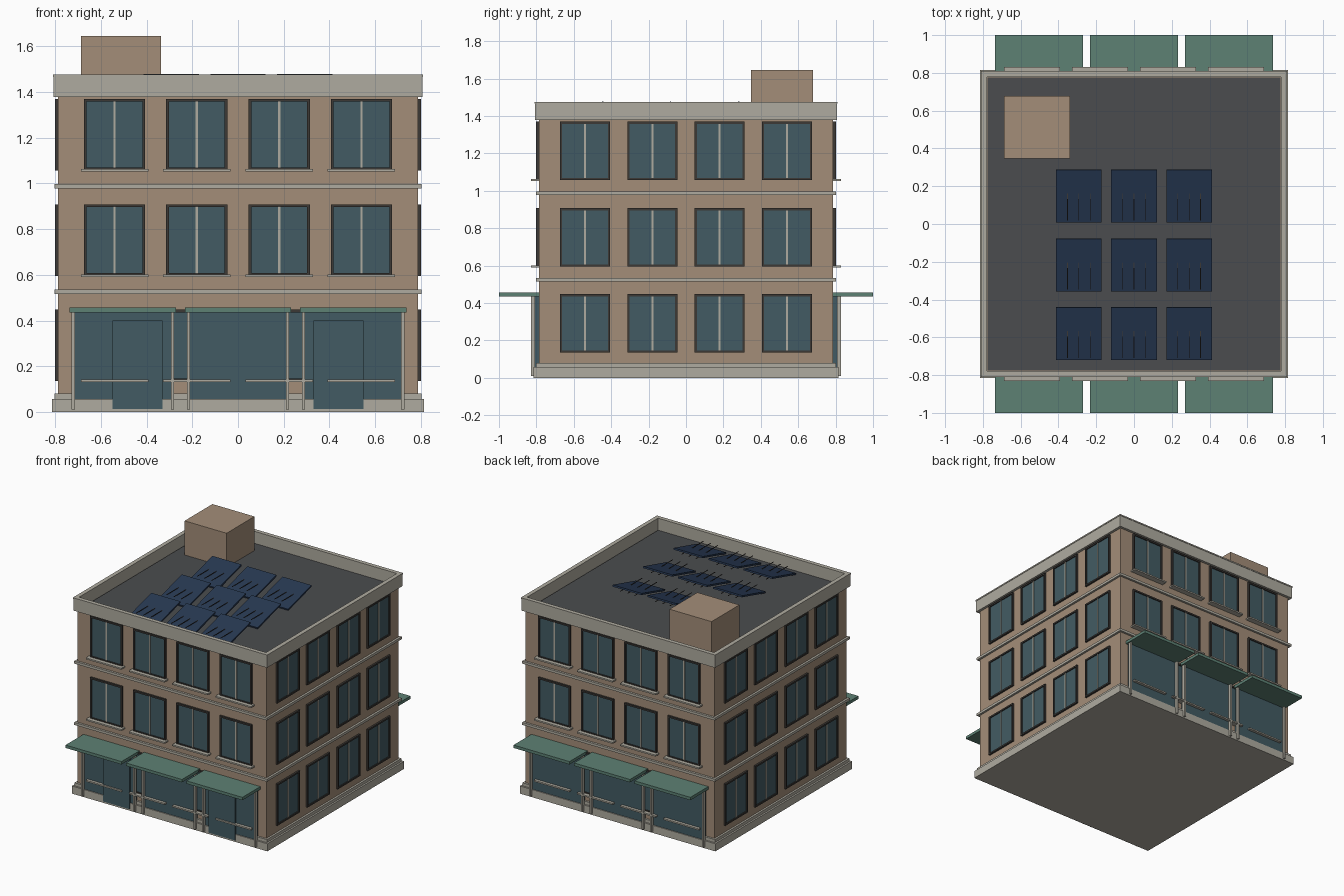
import bpy, bmesh
from math import radians, pi
from mathutils import Matrix, Vector

cube = bpy.data.objects.get("Cube")
if cube:
    bpy.data.objects.remove(cube, do_unlink=True)


def material(name, *rgb):
    m = bpy.data.materials.new(name)
    m.use_nodes = True
    color = (*rgb, 1)
    m.diffuse_color = color
    m.node_tree.nodes["Principled BSDF"].inputs["Base Color"].default_value = color
    return m


BRICK = material("brick", .37, .27, .19)
STONE = material("stone", .43, .41, .35)
GLASS = material("glass", .055, .105, .125)
FRAME = material("dark_frame", .045, .04, .036)
CANOPY = material("canopy_green", .11, .22, .175)
ROOFING = material("roofing", .07, .073, .077)
SOLAR = material("solar_blue", .02, .04, .085)


def box(bm, x, y, z, matrix=Matrix()):
    """Add a box spanning the given (low, high) ranges."""
    mid = Vector([(a + b) / 2 for a, b in (x, y, z)])
    size = [b - a for a, b in (x, y, z)]
    bmesh.ops.create_cube(bm, size=1,
                          matrix=matrix @ Matrix.Translation(mid) @ Matrix.Diagonal((*size, 1)))


def finish(name, bm, mat):
    mesh = bpy.data.meshes.new(name)
    bm.to_mesh(mesh)
    bm.free()
    mesh.materials.append(mat)
    obj = bpy.data.objects.new(name, mesh)
    bpy.context.collection.objects.link(obj)
    return obj


def slab(name, half, z, mat):
    bm = bmesh.new()
    box(bm, (-half, half), (-half, half), z)
    return finish(name, bm, mat)


def around(center, half):
    return center - half, center + half


def ring(bm, outer, inner, z):
    """Add a square ring of four walls."""
    for sign in (-1, 1):
        side = sorted((sign * inner, sign * outer))
        box(bm, (-outer, outer), side, z)
        box(bm, side, (-inner, inner), z)


# Main masses, base courses and floor bands
WALL = .787
slab("walls", WALL, (.02, 1.382), BRICK)
slab("plinth", .815, (0, .057), STONE)
slab("base_course", .802, (.057, .08), STONE)
slab("lower_band", .803, (.516, .535), STONE)
slab("upper_band", .803, (.978, .997), STONE)
slab("roof_deck", .775, (1.38, 1.388), ROOFING)

bm = bmesh.new()
ring(bm, .807, .782, (1.378, 1.475))
finish("parapet", bm, STONE)

# Parapet coping line: slightly wider lip
bm = bmesh.new()
ring(bm, .81, .779, (1.466, 1.476))
finish("coping", bm, STONE)

bm = bmesh.new()
box(bm, (-.688, -.338), (.347, .678), (1.38, 1.645))
finish("stair_housing", bm, BRICK)

# Windows on all four walls; sills on front and back only
COLUMNS = (-.54, -.18, .18, .54)
FLOORS = (.135, .595, 1.057)
WIDE, TALL, RIM = .134, .313, .012


def window_wall(side, turn, sills):
    m = Matrix.Rotation(turn, 4, 'Z')
    glass, frame, mullion, sill = (bmesh.new() for _ in range(4))
    for x in COLUMNS:
        for z in FLOORS:
            top = z + TALL
            box(glass, around(x, WIDE - RIM), (-.793, -WALL), (z + RIM, top - RIM), m)
            for s in (-1, 1):
                edge = sorted((x + s * WIDE, x + s * (WIDE - RIM)))
                box(frame, edge, (-.801, -WALL), (z, top), m)
            for low in (z, top - RIM):
                box(frame, around(x, WIDE - RIM), (-.801, -WALL), (low, low + RIM), m)
            box(mullion, around(x, .005), (-.798, -WALL), (z + RIM, top - RIM), m)
            if sills:
                box(sill, around(x, .148), (-.83, -WALL), (z - .005, z + .006), m)
    finish(side + "_window_glass", glass, GLASS)
    finish(side + "_window_frames", frame, FRAME)
    finish(side + "_window_mullions", mullion, STONE)
    if sills:
        finish(side + "_window_sills", sill, STONE)
    else:
        sill.free()


# Shopfront bays with posts and flat canopies
def shopfront(side, turn):
    m = Matrix.Rotation(turn, 4, 'Z')
    glass, posts, canopies = (bmesh.new() for _ in range(3))
    for x in (-.504, 0, .504):
        box(glass, around(x, .215), (-.808, -WALL), (.05, .437), m)
        box(canopies, around(x, .233), (-1, -WALL), (.435, .457), m)
        for s in (-1, 1):
            box(posts, around(x + s * .217, .007), (-.83, -.806), (.01, .436), m)
    finish(side + "_shop_glass", glass, GLASS)
    finish(side + "_posts", posts, STONE)
    finish(side + "_canopies", canopies, CANOPY)


for index, side in enumerate(("front", "right", "back", "left")):
    street = index % 2 == 0
    window_wall(side, index * pi / 2, street)
    if street:
        shopfront(side, index * pi / 2)

# Front doors
bm = bmesh.new()
for x in (-.44, .44):
    box(bm, around(x, .11), (-.82, -WALL), (.013, .4))
finish("front_doors", bm, GLASS)

# Tilted solar panels with level bars
panels, bars = bmesh.new(), bmesh.new()
for x in (-.292, 0, .292):
    for y in (-.58, -.217, .148):
        place = Matrix.Translation((x, y, 1.435))
        tilt = place @ Matrix.Rotation(radians(15), 4, 'X')
        box(panels, around(0, .121), around(0, .144), around(0, .006), tilt)
        for offset in (-.06, 0, .06):
            box(bars, around(offset, .002), around(0, .13), (.006, .01), place)
finish("solar_panels", panels, SOLAR)
finish("solar_panel_bars", bars, FRAME)
